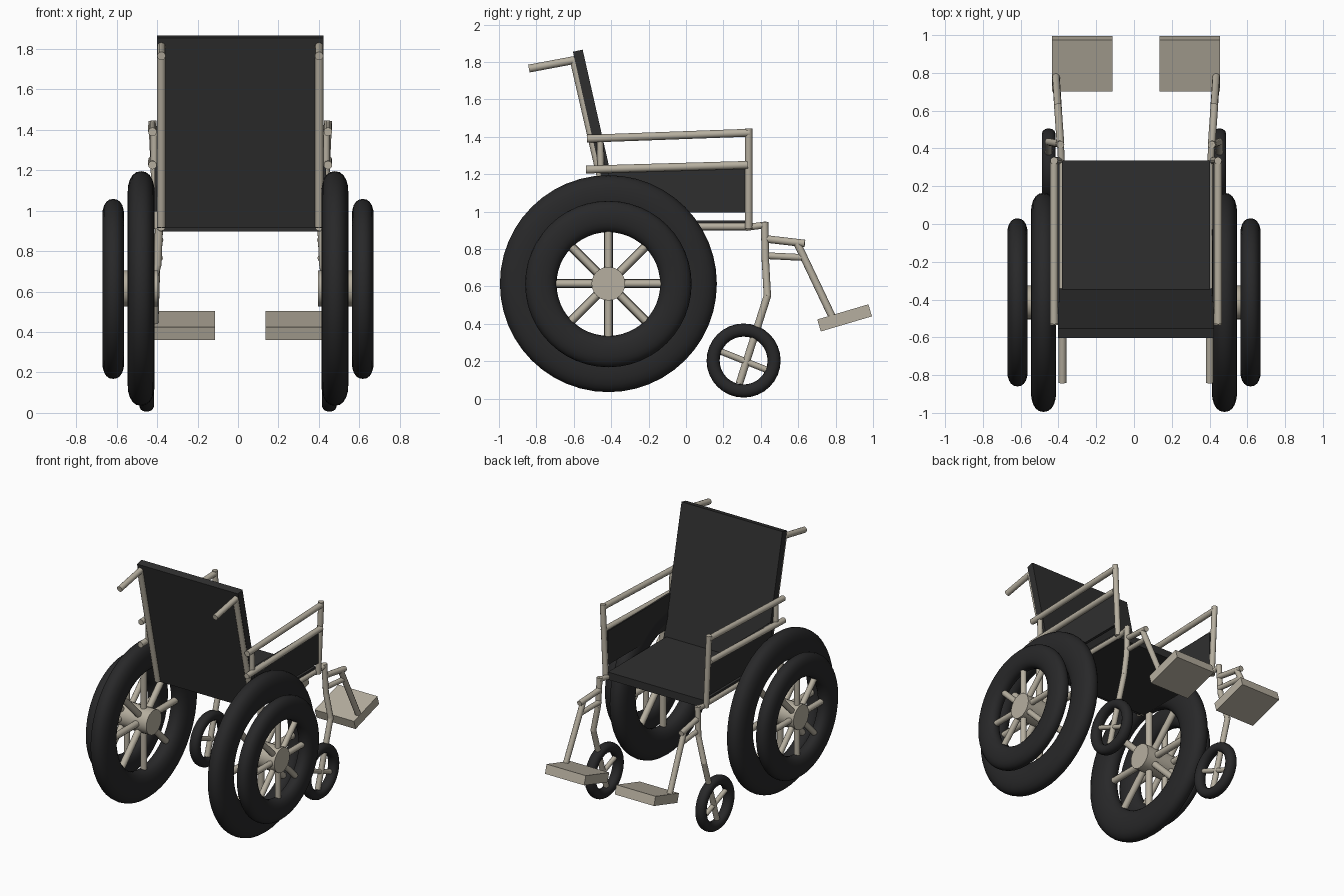
import bpy, bmesh, math
from mathutils import Vector, Matrix

if "Cube" in bpy.data.objects:
    bpy.data.objects.remove(bpy.data.objects["Cube"])

def material(name, r, g, b):
    m = bpy.data.materials.new(name)
    m.diffuse_color = (r, g, b, 1)
    m.use_nodes = True
    m.node_tree.nodes["Principled BSDF"].inputs["Base Color"].default_value = m.diffuse_color
    return m

FABRIC = material("black fabric", 0.028, 0.028, 0.028)
RUBBER = material("black rubber", 0.021, 0.021, 0.022)
METAL = material("warm grey metal", 0.47, 0.43, 0.35)
CX = 0.011  # the seat frame sits slightly off centre

def finish(bm, name, mat, smooth=True):
    bmesh.ops.recalc_face_normals(bm, faces=bm.faces)
    me = bpy.data.meshes.new(name)
    bm.to_mesh(me)
    bm.free()
    me.materials.append(mat)
    ob = bpy.data.objects.new(name, me)
    bpy.context.collection.objects.link(ob)
    if smooth:
        bpy.ops.object.select_all(action='DESELECT')
        ob.select_set(True)
        bpy.context.view_layer.objects.active = ob
        bpy.ops.object.shade_smooth_by_angle(angle=math.radians(40))
    return ob

def add_rod(bm, a, b, r, seg=12):
    a, b = Vector(a), Vector(b)
    d = b - a
    mat = Matrix.Translation((a + b) / 2) @ d.to_track_quat('Z', 'Y').to_matrix().to_4x4()
    bmesh.ops.create_cone(bm, cap_ends=True, segments=seg, radius1=r, radius2=r,
                          depth=d.length, matrix=mat)

def tube(name, pts, r=0.02):
    bm = bmesh.new()
    for a, b in zip(pts, pts[1:]):
        add_rod(bm, a, b, r)
    for p in pts[1:-1]:  # rounded elbow
        bmesh.ops.create_uvsphere(bm, u_segments=12, v_segments=8, radius=r,
                                  matrix=Matrix.Translation(p))
    return finish(bm, name, METAL)

def box(name, center, size, mat, tilt=0):
    bm = bmesh.new()
    m = (Matrix.Translation(center) @ Matrix.Rotation(tilt, 4, 'X')
         @ Matrix.Diagonal((*size, 1)))
    bmesh.ops.create_cube(bm, size=1, matrix=m)
    return finish(bm, name, mat, False)

def tire(name, c, outer, inner, half_w, seg=48, n=20):
    bm = bmesh.new()
    mid, hr = (outer + inner) / 2, (outer - inner) / 2
    ring = []
    for k in range(n):
        t = 2 * math.pi * k / n
        ct, st = math.cos(t), math.sin(t)
        r = mid + hr * math.copysign(abs(ct) ** 0.88, ct)
        x = half_w * math.copysign(abs(st) ** 0.88, st)
        ring.append((r, x))
    rows = [[bm.verts.new((c[0] + x, c[1] + r * math.cos(a), c[2] + r * math.sin(a)))
             for r, x in ring]
            for a in (2 * math.pi * i / seg for i in range(seg))]
    for i in range(seg):
        p, q = rows[i], rows[(i + 1) % seg]
        for k in range(n):
            j = (k + 1) % n
            bm.faces.new((p[k], q[k], q[j], p[j]))
    return finish(bm, name, RUBBER)

def spokes(name, c, length, r, count=8):
    bm = bmesh.new()
    for i in range(count):
        a = 2 * math.pi * i / count
        add_rod(bm, c, (c[0], c[1] + length * math.cos(a), c[2] + length * math.sin(a)), r, 10)
    return finish(bm, name, METAL)

# seat and backrest
box("seat", (CX, -0.01, 0.926), (0.785, 0.69, 0.056), FABRIC)
lean = math.atan2(0.215, 0.95)
box("backrest", (CX, -0.472, 1.39), (0.825, 0.053, 0.965), FABRIC, lean)

WY, WZ = -0.415, 0.615
for s, side in ((-1, "left"), (1, "right")):
    def P(off, y, z):
        return (CX + s * off, y, z)

    # main wheel: tyre, outer ring, hub and both spoke sets
    tire(f"{side}_main_tire", (s * 0.479, WY, WZ), 0.58, 0.36, 0.067)
    tire(f"{side}_outer_ring", (s * 0.617, WY, WZ - 0.002), 0.445, 0.277, 0.054)
    spokes(f"{side}_inner_spokes", (s * 0.479, WY, WZ), 0.40, 0.024)
    spokes(f"{side}_outer_spokes", (s * 0.617, WY, WZ), 0.31, 0.021)
    bm = bmesh.new()
    add_rod(bm, (s * 0.396, WY, WZ), (s * 0.65, WY, WZ), 0.09, 24)
    finish(bm, f"{side}_hub", METAL)

    # caster wheel with crossbar
    cx = s * 0.452
    tire(f"{side}_caster_tire", (cx, 0.308, 0.204), 0.198, 0.128, 0.037, 32, 14)
    tube(f"{side}_caster_crossbar", [(cx, 0.18, 0.255), (cx, 0.43, 0.155)], 0.017)

    # caster leg
    tube(f"{side}_caster_leg", [P(0.40, 0.42, 0.945), P(0.41, 0.425, 0.73),
                                (cx, 0.435, 0.55), (cx, 0.285, 0.08)])
    tube(f"{side}_leg_bracket", [P(0.395, 0.32, 0.915), P(0.40, 0.43, 0.93)], 0.018)

    # seat rail, back post and push handle
    tube(f"{side}_seat_rail", [P(0.39, -0.37, 0.92), P(0.39, 0.325, 0.92)])
    tube(f"{side}_back_post", [P(0.39, -0.395, 0.92), P(0.39, -0.60, 1.81),
                               P(0.39, -0.84, 1.765)], 0.021)

    # armrest frame and side panel
    tube(f"{side}_arm_top", [P(0.434, -0.53, 1.39), P(0.434, 0.34, 1.422)], 0.021)
    tube(f"{side}_arm_lower", [P(0.434, -0.535, 1.225), P(0.434, 0.33, 1.25)], 0.021)
    tube(f"{side}_arm_front_post", [P(0.434, 0.335, 1.445), P(0.41, 0.335, 0.91)])
    tube(f"{side}_arm_rear_post", [P(0.425, -0.46, 1.40), P(0.425, -0.455, 1.22)], 0.018)
    box(f"{side}_side_panel", P(0.415, -0.05, 1.12), (0.02, 0.73, 0.25), FABRIC)

    # footrest hanger and plate
    tube(f"{side}_hanger_upper", [P(0.40, 0.42, 0.855), P(0.415, 0.635, 0.83)])
    tube(f"{side}_hanger_lower", [P(0.40, 0.42, 0.765), P(0.412, 0.625, 0.755)], 0.018)
    tube(f"{side}_footrest_strut", [P(0.412, 0.595, 0.83), P(0.425, 0.79, 0.42)])
    box(f"{side}_footplate", P(0.285, 0.848, 0.432), (0.32, 0.285, 0.067), METAL,
        math.radians(16.5))
